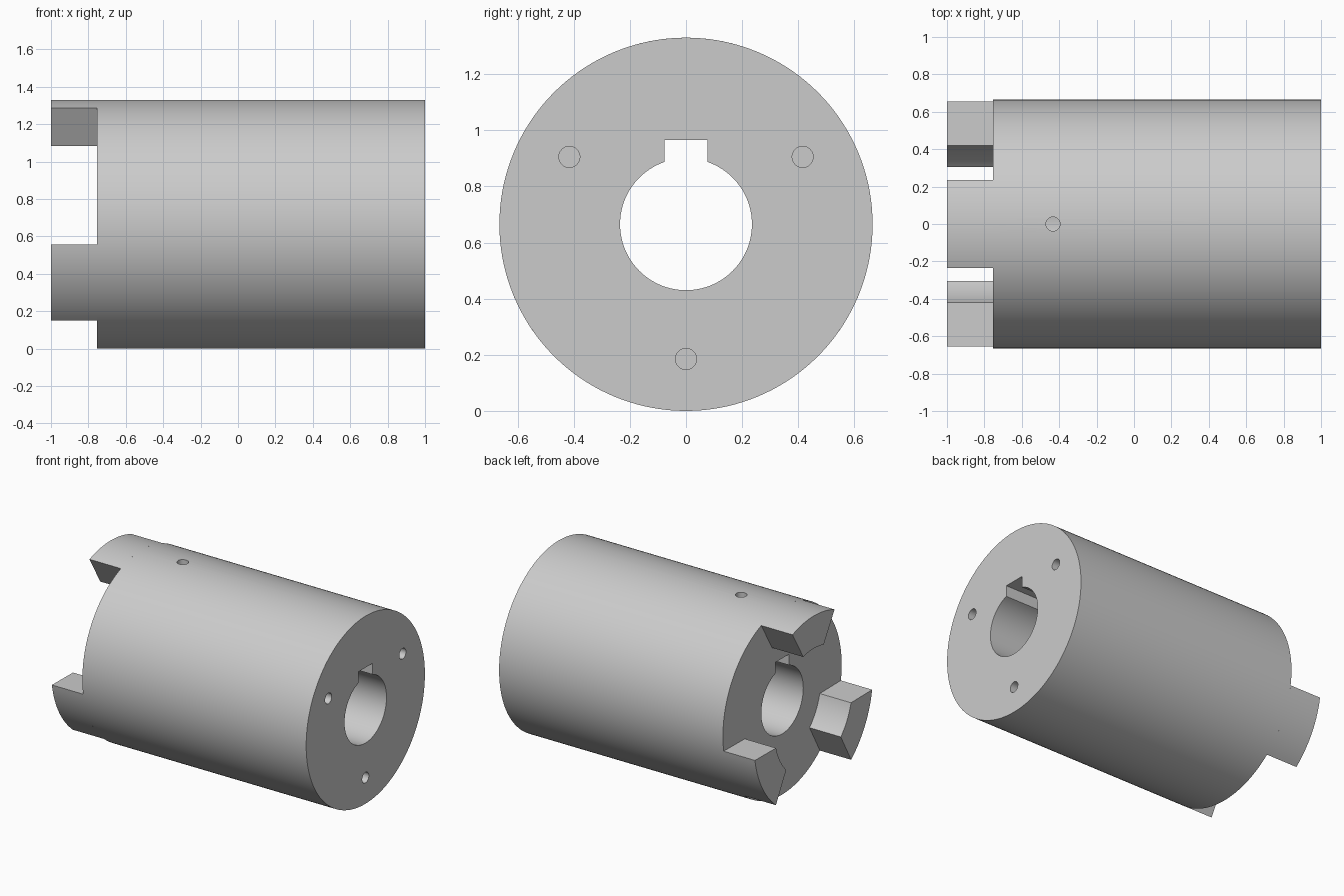
import bpy, bmesh, math
from mathutils import Matrix

if "Cube" in bpy.data.objects:
    bpy.data.objects.remove(bpy.data.objects["Cube"])

R, AXIS_Z = 0.665, 0.665          # outer radius and height of the axis
STEP, BACK, FRONT = -0.755, -1.0, 1.0


def arc(r, a0, a1, n):
    """Points (y, z) about the axis, angles in radians from +y."""
    return [(r * math.cos(a0 + (a1 - a0) * i / n),
             r * math.sin(a0 + (a1 - a0) * i / n)) for i in range(n + 1)]


def prism(name, profile, x0, x1, turn=0.0):
    """Extrude a y-z profile along x, turned about the axis."""
    bm = bmesh.new()
    face = bm.faces.new([bm.verts.new((x0, y, z)) for y, z in profile])
    top = bmesh.ops.extrude_face_region(bm, geom=[face])["geom"]
    verts = [v for v in top if isinstance(v, bmesh.types.BMVert)]
    bmesh.ops.translate(bm, verts=verts, vec=(x1 - x0, 0, 0))
    bm.transform(Matrix.Translation((0, 0, AXIS_Z)) @ Matrix.Rotation(turn, 4, 'X'))
    bmesh.ops.recalc_face_normals(bm, faces=bm.faces[:])
    mesh = bpy.data.meshes.new(name)
    bm.to_mesh(mesh)
    bm.free()
    ob = bpy.data.objects.new(name, mesh)
    bpy.context.collection.objects.link(ob)
    return ob


def activate(ob):
    bpy.ops.object.select_all(action='DESELECT')
    ob.select_set(True)
    bpy.context.view_layer.objects.active = ob


def cut(ob, cutter):
    cutter.hide_render = True
    mod = ob.modifiers.new("cut", 'BOOLEAN')
    mod.operation, mod.solver, mod.object = 'DIFFERENCE', 'EXACT', cutter
    activate(ob)
    bpy.ops.object.modifier_apply(modifier=mod.name)
    bpy.data.objects.remove(cutter)


def drill(name, r, depth, loc, rot=(0, 0, 0)):
    bpy.ops.mesh.primitive_cylinder_add(vertices=32, radius=r, depth=depth,
                                        location=loc, rotation=rot)
    bpy.context.object.name = name
    return bpy.context.object


# Main cylinder
body = prism("coupling_body", arc(R, 0, math.tau, 144)[:-1], STEP, FRONT)

# Bore with keyway
bore_r, key_w, key_h = 0.235, 0.077, 0.30
a = math.asin(key_w / bore_r)
bore = arc(bore_r, math.pi / 2 + a, math.pi * 2.5 - a, 72)
cut(body, prism("bore_cutter", bore + [(key_w, key_h), (-key_w, key_h)], -0.9, 1.1))

# Three blind holes in the plain end
for deg in (30, 150, 270):
    t = math.radians(deg)
    cut(body, drill("end_hole_cutter", 0.0375, 0.6,
                    (FRONT, 0.48 * math.cos(t), AXIS_Z + 0.48 * math.sin(t)),
                    (0, math.pi / 2, 0)))

# Set screw hole from the top down into the keyway
cut(body, drill("set_screw_cutter", 0.0375, 0.6, (-0.433, 0, AXIS_Z + 0.55)))

# Three jaws, tapering towards the axis
outer, inner = math.radians(20.7), math.radians(15.3)
up = math.pi / 2
jaw = arc(R, up - outer, up + outer, 18) + arc(0.434, up + inner, up - inner, 14)
parts = [body]
for i in range(3):
    parts.append(prism(f"jaw_{i + 1}", jaw, BACK, STEP, i * math.tau / 3))

# Smooth round surfaces, crisp edges
for ob in parts:
    activate(ob)
    bpy.ops.object.shade_smooth_by_angle(angle=math.radians(25))
